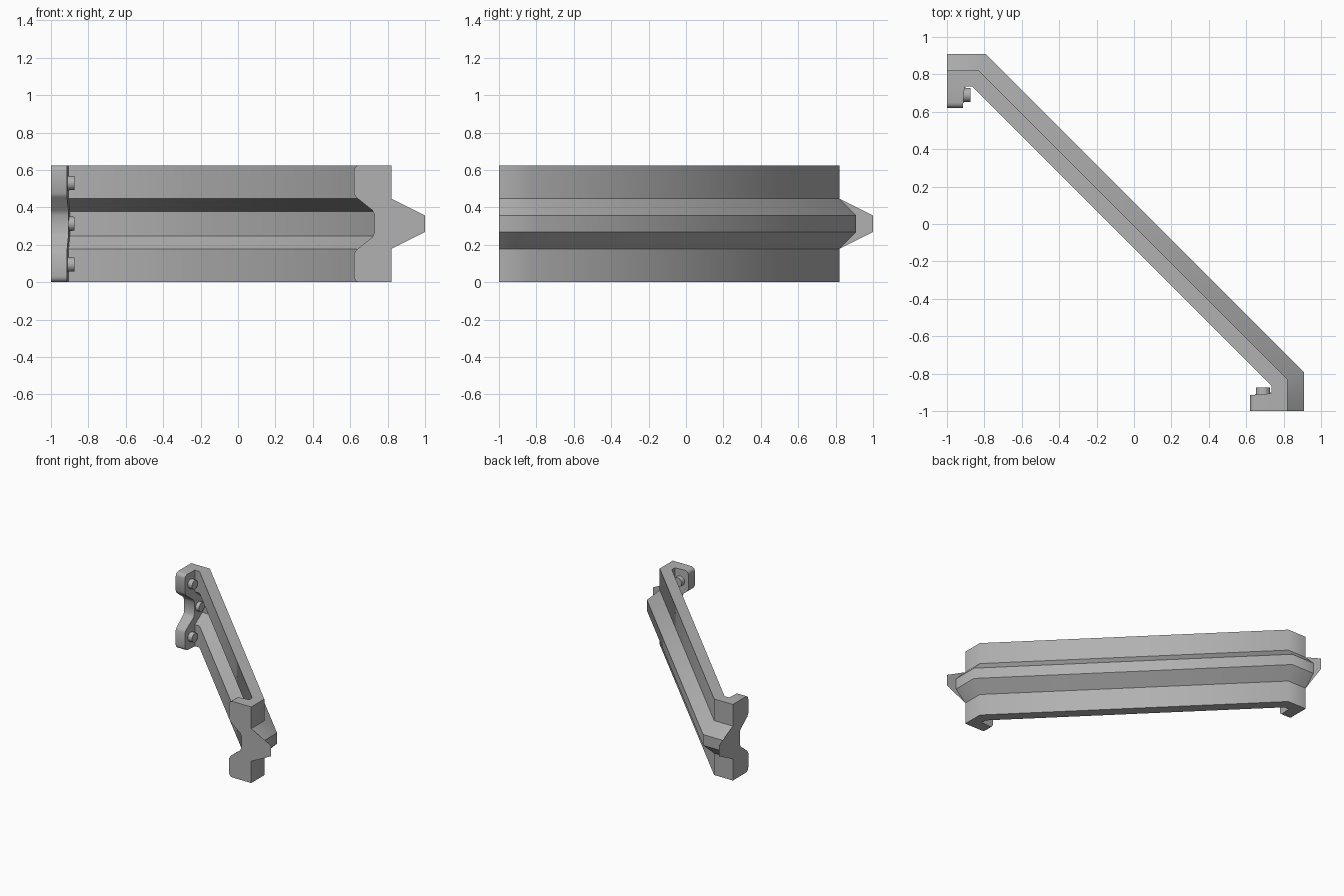
import bpy, bmesh, math
from mathutils import Matrix

if "Cube" in bpy.data.objects:
    bpy.data.objects.remove(bpy.data.objects["Cube"])

H = 0.625  # total height; every section is symmetric about H / 2

grey = bpy.data.materials.new("dark_grey")
grey.diffuse_color = (0.44, 0.44, 0.44, 1)
grey.use_nodes = True
grey.node_tree.nodes["Principled BSDF"].inputs["Base Color"].default_value = grey.diffuse_color


def make(name, bm, normals=True, smooth_angle=None):
    """Turn a bmesh into an object; smooth_angle keeps sharper edges crisp."""
    if normals:
        bmesh.ops.recalc_face_normals(bm, faces=bm.faces)
    me = bpy.data.meshes.new(name)
    bm.to_mesh(me)
    bm.free()
    me.materials.append(grey)
    ob = bpy.data.objects.new(name, me)
    bpy.context.collection.objects.link(ob)
    if smooth_angle:
        bpy.ops.object.select_all(action='DESELECT')
        bpy.context.view_layer.objects.active = ob
        ob.select_set(True)
        bpy.ops.object.shade_smooth_by_angle(angle=math.radians(smooth_angle))
    return ob


def symmetric(half):
    """Complete a list of (offset, z) points with its top half."""
    return half + [(a, H - z) for a, z in reversed(half)]


def swap(p, flip):
    """The two ends of the rail mirror each other across x = y."""
    return (p[1], p[0], p[2]) if flip else p


# Rail: hat-shaped section swept along a mitred three-part path
outer = symmetric([(0, 0), (0, 0.178), (0.09, 0.268)])
inner = symmetric([(-0.085, 0), (-0.085, 0.178), (0, 0.248)])
section = outer + inner[::-1]
n = len(section)
bm = bmesh.new()
rings = []
for i in range(4):
    ring = []
    for d, z in section:
        p = (-1, 0.82 + d, z) if i in (0, 3) else (-0.83 + 0.4142 * d, 0.82 + d, z)
        ring.append(bm.verts.new(swap(p, i > 1)))
    rings.append(ring)
for a, b in zip(rings, rings[1:]):
    for j in range(n):
        k = (j + 1) % n
        bm.faces.new((a[j], a[k], b[k], b[j])).smooth = True
bm.faces.new(rings[0])
bm.faces.new(rings[-1])
# Section corners stay crisp, the two bends are shaded smooth
bend = set(rings[1] + rings[2])
for e in bm.edges:
    mitre = any(e.verts[0] in r and e.verts[1] in r for r in rings[1:3])
    e.smooth = mitre
make("corner_rail", bm)

# Outline of the folded mounting flange, with rounded free corners
r = 0.03
arc = [(0.62 + r - r * math.sin(t), r - r * math.cos(t))
       for t in [k * math.pi / 8 for k in range(5)]]
free_edge = symmetric(arc + [(0.62, 0.15), (0.632, 0.172), (0.718, 0.24), (0.73, 0.265)])
root_edge = symmetric([(0.74, 0), (0.74, 0.178), (0.825, 0.248)])
outline = free_edge + root_edge[::-1]

for flip, side in ((False, "left"), (True, "right")):
    # Flange plate, tapering slightly to its free edge
    bm = bmesh.new()
    back = [bm.verts.new(swap((-1, y, z), flip)) for y, z in outline]
    front = [bm.verts.new(swap((-0.915 + 0.08 * (y - 0.62), y, z), flip)) for y, z in outline]
    m = len(outline)
    for j in range(m):
        k = (j + 1) % m
        bm.faces.new((back[j], back[k], front[k], front[j]))
    bm.faces.new(back)
    bm.faces.new(front)
    make(side + "_flange", bm, smooth_angle=40)

    # Thin pointed lip around the ridge on the end face
    bm = bmesh.new()
    lip = symmetric([(0.82, 0.178), (1.0, 0.268)]) + symmetric([(0.91, 0.268)])[::-1]
    face = bm.faces.new([bm.verts.new(swap((-1, y, z), flip)) for y, z in lip])
    face.normal_update()
    if face.normal.x + face.normal.y > 0:
        face.normal_flip()
    make(side + "_end_lip", bm, normals=False)

    # Three bolt heads on the inner face of the flange
    for i, (y, z) in enumerate(((0.69, 0.095), (0.78, H / 2), (0.69, H - 0.095))):
        bm = bmesh.new()
        bmesh.ops.create_cone(bm, cap_ends=True, segments=20, radius1=0.04,
                              radius2=0.037, depth=0.05)
        turn = Matrix.Rotation(-math.pi / 2, 4, 'X') if flip else Matrix.Rotation(math.pi / 2, 4, 'Y')
        bm.transform(Matrix.Translation(swap((-0.9, y, z), flip)) @ turn)
        make(f"{side}_bolt_{i + 1}", bm, smooth_angle=35)
